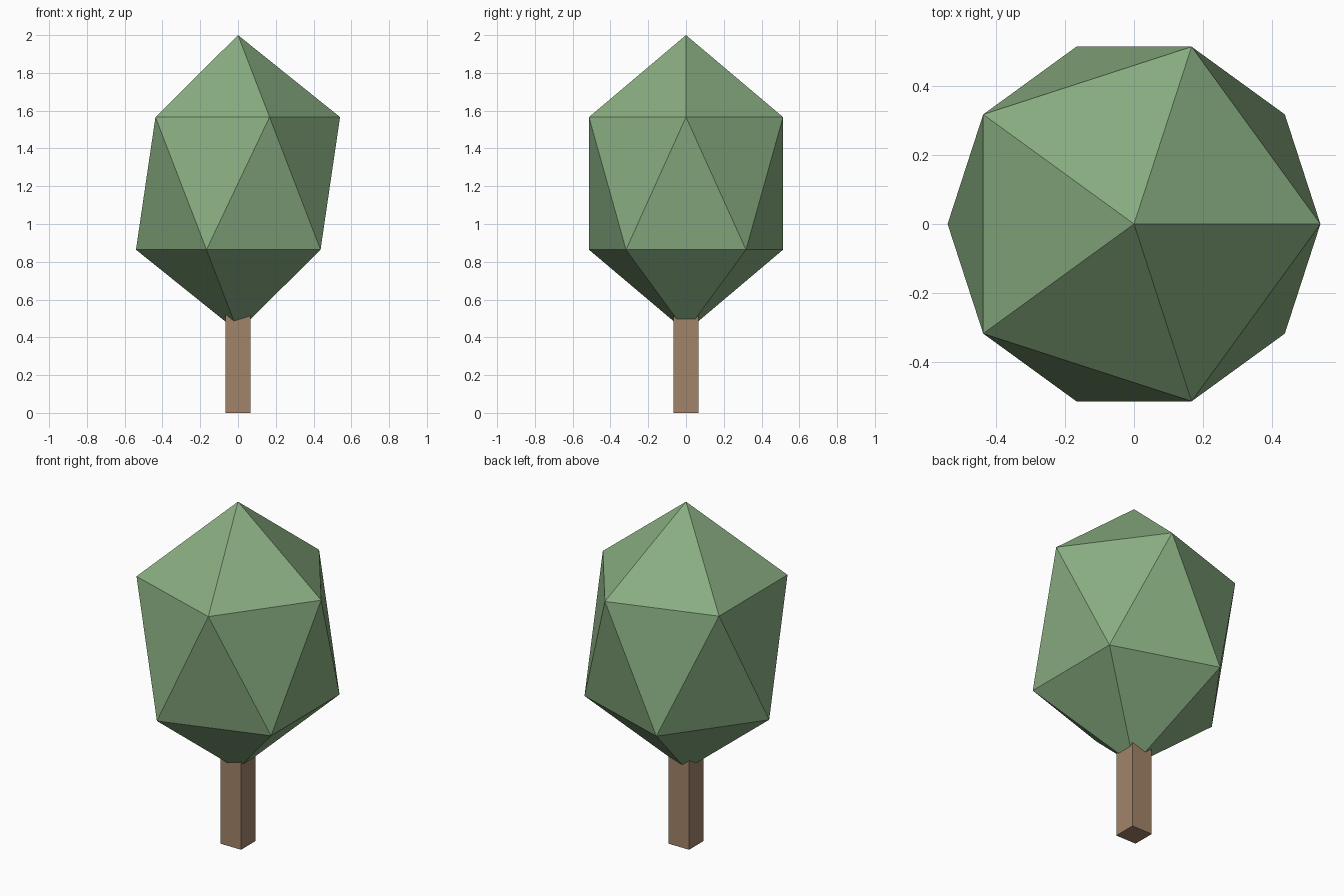
import bpy

if "Cube" in bpy.data.objects:
    bpy.data.objects.remove(bpy.data.objects["Cube"])


def paint(obj, name, color):
    mat = bpy.data.materials.new(name)
    mat.diffuse_color = color
    mat.use_nodes = True
    mat.node_tree.nodes["Principled BSDF"].inputs["Base Color"].default_value = mat.diffuse_color
    obj.data.materials.append(mat)


# Trunk: square post running up into the foliage
TRUNK_WIDTH, TRUNK_TOP = 0.134, 0.55
bpy.ops.mesh.primitive_cube_add(size=1, location=(0, 0, TRUNK_TOP / 2))
trunk = bpy.context.object
trunk.name = "trunk"
trunk.scale = (TRUNK_WIDTH, TRUNK_WIDTH, TRUNK_TOP)
bpy.ops.object.transform_apply(location=False, rotation=False, scale=True)
paint(trunk, "bark", (0.36, 0.23, 0.14, 1))

# Foliage: 20-sided ball stretched upwards, flat shaded
bpy.ops.mesh.primitive_ico_sphere_add(subdivisions=1, radius=1, location=(0, 0, 1.215))
foliage = bpy.context.object
foliage.name = "foliage"
foliage.scale = (0.604, 0.604, 0.785)
bpy.ops.object.transform_apply(location=False, rotation=False, scale=True)
paint(foliage, "leaves", (0.25, 0.42, 0.22, 1))
